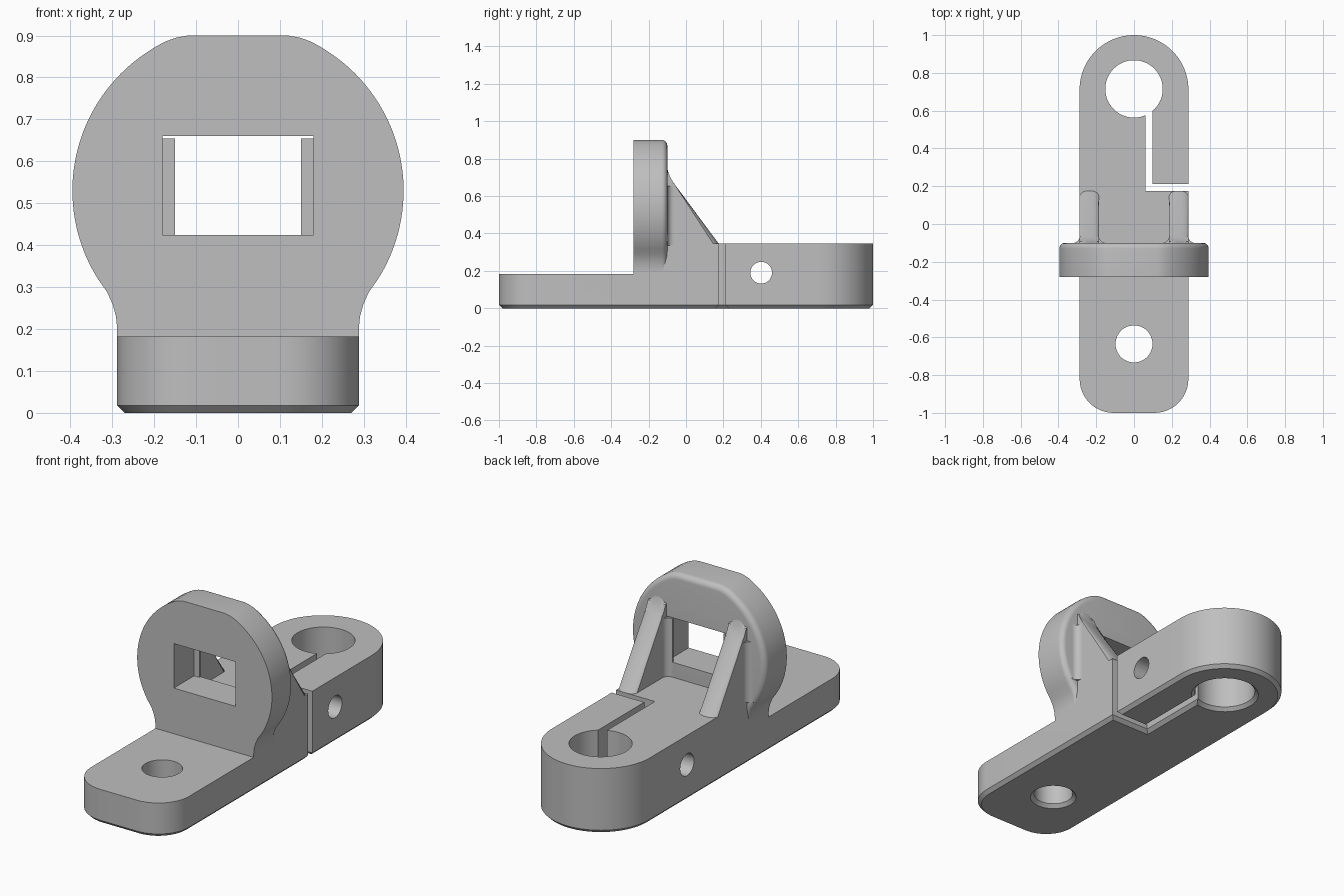
import bpy, bmesh, math
from mathutils import Vector, Matrix

cube = bpy.data.objects.get("Cube")
if cube:
    bpy.data.objects.remove(cube)

grey = bpy.data.materials.new("plain grey")
grey.use_nodes = True
COLOUR = (0.52, 0.52, 0.52, 1)
grey.diffuse_color = COLOUR
grey.node_tree.nodes["Principled BSDF"].inputs["Base Color"].default_value = COLOUR

HALF = 0.288      # half width of the base
TOP = 0.345       # height of the clamp block
STEP = 0.182      # height of the front tongue
BACK = -0.1       # rear face of the upright plate


def arc(cx, cy, r, a0, a1, n):
    angles = [math.radians(a0 + (a1 - a0) * i / n) for i in range(n + 1)]
    return [Vector((cx + r * math.cos(a), cy + r * math.sin(a))) for a in angles]


def inset(points, d):
    """Move a counter-clockwise outline inward by d."""
    out = []
    for i, p in enumerate(points):
        a = (p - points[i - 1]).normalized()
        b = (points[(i + 1) % len(points)] - p).normalized()
        n1, n2 = Vector((-a.y, a.x)), Vector((-b.y, b.x))
        out.append(p + (n1 + n2) * (d / max(0.2, 1 + n1.dot(n2))))
    return out


def finish(name, bm):
    bmesh.ops.recalc_face_normals(bm, faces=bm.faces)
    mesh = bpy.data.meshes.new(name)
    bm.to_mesh(mesh)
    bm.free()
    mesh.materials.append(grey)
    ob = bpy.data.objects.new(name, mesh)
    bpy.context.collection.objects.link(ob)
    return ob


def loft(rings):
    """Closed solid through rings of 3D points."""
    bm = bmesh.new()
    loops = [[bm.verts.new(p) for p in ring] for ring in rings]
    for lo, hi in zip(loops, loops[1:]):
        for i in range(len(lo)):
            bm.faces.new((lo[i - 1], lo[i], hi[i], hi[i - 1]))
    bm.faces.new(loops[0])
    bm.faces.new(loops[-1])
    return bm


def flat(points, z):
    return [(p.x, p.y, z) for p in points]


def upright(points, y):
    return [(p.x, y, p.y) for p in points]


def box(name, lo, hi):
    bm = bmesh.new()
    lo, hi = Vector(lo), Vector(hi)
    bmesh.ops.create_cube(bm, size=1, matrix=Matrix.Translation((lo + hi) / 2)
                          @ Matrix.Diagonal((hi - lo).to_4d()))
    return finish(name, bm)


def cut(ob, cutter):
    mod = ob.modifiers.new("cut", 'BOOLEAN')
    mod.operation = 'DIFFERENCE'
    mod.solver = 'EXACT'
    mod.object = cutter
    select(ob)
    bpy.ops.object.modifier_apply(modifier=mod.name)
    bpy.data.objects.remove(cutter)


def select(ob):
    bpy.ops.object.select_all(action='DESELECT')
    ob.select_set(True)
    bpy.context.view_layer.objects.active = ob


def smooth(ob):
    select(ob)
    bpy.ops.object.shade_smooth_by_angle(angle=math.radians(30))


# Base: one outline that runs in through the clamp slot and round the bore
r, bore_y, bore_r = 0.18, 0.715, 0.152
slot_a, slot_b = 0.06, 0.097
ang_a = -math.degrees(math.acos(slot_a / bore_r))
ang_b = -math.degrees(math.acos(slot_b / bore_r))
outline = arc(-HALF + r, -1 + r, r, 180, 270, 12)
outline += arc(HALF - r, -1 + r, r, 270, 360, 12)
outline += [Vector((HALF, 0.175)), Vector((slot_a, 0.175))]
outline += arc(0, bore_y, bore_r, ang_a, ang_b - 360, 48)
outline += [Vector((slot_b, 0.211)), Vector((HALF, 0.211))]
outline += arc(0, 1 - HALF, HALF, 0, 180, 40)
base = finish("base", loft([flat(inset(outline, 0.018), 0),
                            flat(outline, 0.018), flat(outline, TOP)]))

# Lowered front tongue
cut(base, box("step_cutter", (-0.5, -1.2, STEP), (0.5, -0.27, 0.6)))

# Bolt hole with chamfered underside
hole = [(0.126, -0.01), (0.098, 0.018), (0.098, 0.4)]
cut(base, finish("bolt_cutter", loft(
    [flat(arc(0, -0.635, rad, 0, 352.5, 47), z) for rad, z in hole])))

# Cross hole for the clamping screw
circle = arc(0.402, 0.19, 0.058, 0, 348.75, 31)
cut(base, finish("screw_cutter", loft(
    [[(x, p.x, p.y) for p in circle] for x in (-0.5, 0.5)])))
smooth(base)

# Upright plate: round head, flat top, flared foot
side = [Vector(p) for p in ((HALF, 0.17), (HALF, 0.2), (0.291, 0.23),
                            (0.299, 0.259), (0.312, 0.288))]
side += arc(0, 0.53, 0.395, -32, 56, 32)
side += [Vector(p) for p in ((0.197, 0.873), (0.173, 0.886), (0.147, 0.895), (0.12, 0.9))]
head = side + [Vector((-p.x, p.y)) for p in reversed(side)]
rim = 0.03
rings = [upright(head, -0.28)]
for i in range(7):
    t = math.radians(15 * i)
    rings.append(upright(inset(head, rim * (1 - math.cos(t))),
                         BACK - rim + rim * math.sin(t)))
plate = finish("upright_plate", loft(rings))
cut(plate, box("window_cutter", (-0.18, -0.5, 0.424), (0.18, 0.1, 0.66)))
smooth(plate)

# Sloping ribs with rounded backs, and fillets where they meet the plate
slope = [(0.175, 0.345), (-0.066, 0.67), (-0.081, 0.695), (-0.093, 0.722), (-0.1, 0.75)]
profile = [(-0.15, 0.3), (0.175, 0.3)] + slope + [(-0.15, 0.75)]
inner, f = 0.185, 0.035
for name, s in (("left", 1), ("right", -1)):
    bm = loft([[(s * x, y, z) for y, z in profile] for x in (inner, HALF)])
    bm.edges.ensure_lookup_table()
    keys = {(round(y, 4), round(z, 4)) for y, z in slope}
    crest = [e for e in bm.edges
             if abs(e.verts[0].co.x - e.verts[1].co.x) < 1e-5
             and all((round(v.co.y, 4), round(v.co.z, 4)) in keys for v in e.verts)]
    bmesh.ops.bevel(bm, geom=crest, offset=0.04, segments=6, profile=0.5, affect='EDGES')
    smooth(finish(name + "_rib", bm))
    for place, x, d, top in (("outer", HALF, 1, 0.655), ("inner", inner, -1, 0.655)):
        curve = [Vector((s * (x + d * (f + p.x)), BACK + f + p.y))
                 for p in arc(0, 0, f, 180, 270, 8)]
        corner = [Vector((s * (x + d * f), BACK - 0.01)),
                  Vector((s * (x - d * 0.01), BACK - 0.01)),
                  Vector((s * (x - d * 0.01), BACK + f))]
        smooth(finish(f"{name}_{place}_fillet",
                      loft([flat(curve + corner, z) for z in (0.335, top)])))
